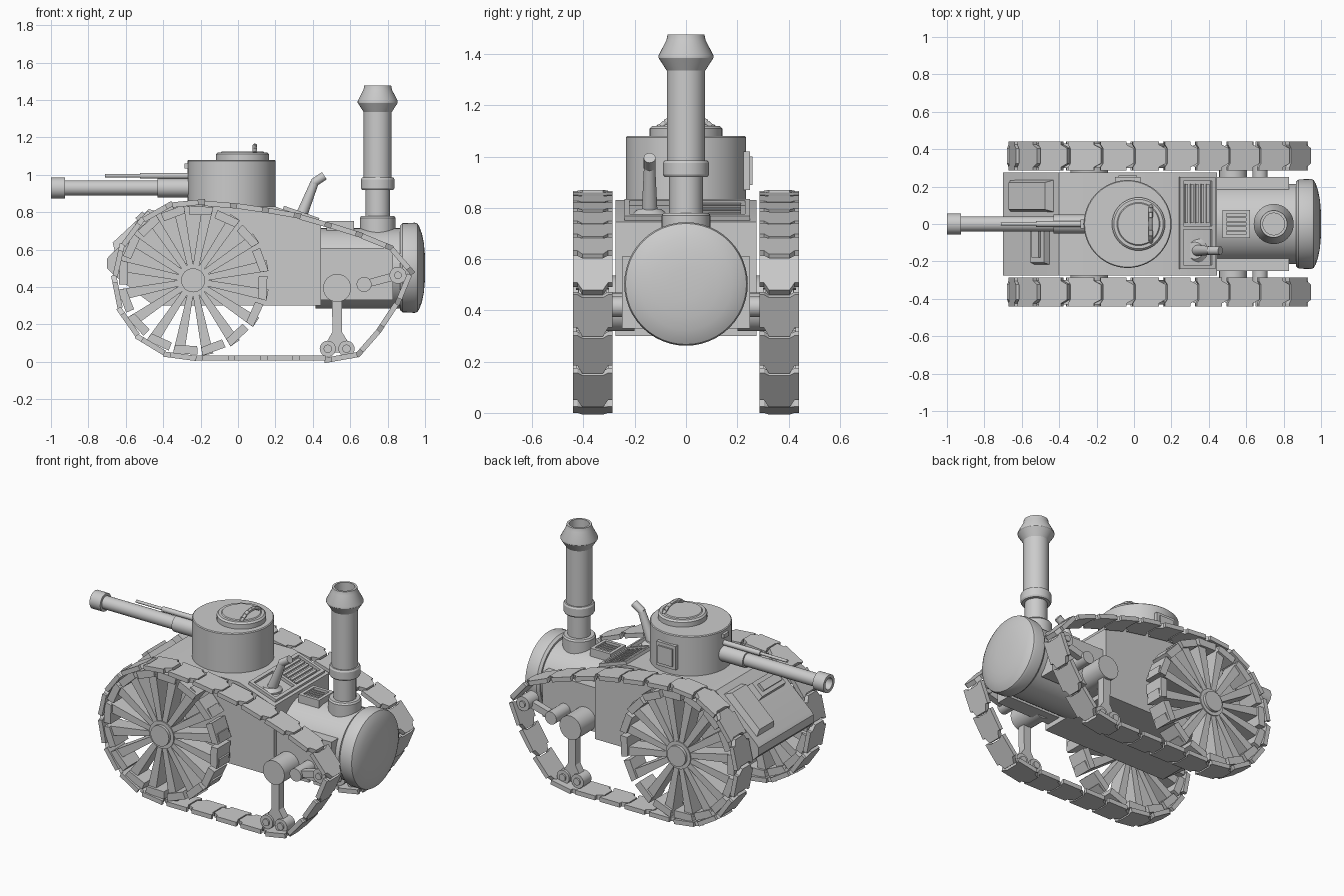
import bpy, bmesh
from math import sin, cos, pi, radians, hypot
from mathutils import Vector, Matrix

if "Cube" in bpy.data.objects:
    bpy.data.objects.remove(bpy.data.objects["Cube"])

def done(bm, name, mirror=False):
    bmesh.ops.remove_doubles(bm, verts=bm.verts, dist=1e-5)
    bmesh.ops.recalc_face_normals(bm, faces=bm.faces)
    me = bpy.data.meshes.new(name)
    bm.to_mesh(me)
    bm.free()
    ob = bpy.data.objects.new(name, me)
    bpy.context.collection.objects.link(ob)
    if mirror:
        m = ob.modifiers.new("mirror", 'MIRROR')
        m.use_axis = (False, True, False)
        m.use_mirror_merge = False
    return ob

def slab(bm, lower, upper):
    """Closed solid between two matching outlines."""
    a = [bm.verts.new(p) for p in lower]
    b = [bm.verts.new(p) for p in upper]
    bm.faces.new(a)
    bm.faces.new(b[::-1])
    for i in range(len(a)):
        j = (i + 1) % len(a)
        bm.faces.new((a[i], a[j], b[j], b[i]))

def prism(bm, pts, y0, y1):
    slab(bm, [(x, y0, z) for x, z in pts], [(x, y1, z) for x, z in pts])

def box(bm, c, size, ry=0, taper=1.0):
    M = Matrix.Translation(c) @ Matrix.Rotation(ry, 4, 'Y')
    sx, sy, sz = (s / 2 for s in size)
    q = [(-sx, -sy), (sx, -sy), (sx, sy), (-sx, sy)]
    slab(bm, [M @ Vector((x, y, -sz)) for x, y in q],
         [M @ Vector((x * taper, y * taper, sz)) for x, y in q])

def lathe(bm, profile, origin, axis=(0, 0, 1), n=40):
    """Revolve (radius, height) points about an axis."""
    q = Vector(axis).to_track_quat('Z', 'Y')
    rings = []
    for r, h in profile:
        rings.append([bm.verts.new(Vector(origin) + q @ Vector(
            (r * cos(2 * pi * k / n), r * sin(2 * pi * k / n), h))) for k in range(n)])
    for a, b in zip(rings, rings[1:]):
        for k in range(n):
            l = (k + 1) % n
            bm.faces.new((a[k], a[l], b[l], b[k]))

def rod(bm, p0, p1, r0, r1=None, n=24):
    p0, p1 = Vector(p0), Vector(p1)
    L = (p1 - p0).length
    lathe(bm, [(0, 0), (r0, 0), (r1 or r0, L), (0, L)], p0, p1 - p0, n)

new = bmesh.new

# Hull with sloped rear plate and sloped engine deck
bm = new()
prism(bm, [(-.40, .83), (-.685, .57), (-.70, .55), (-.70, .50), (-.66, .46), (-.45, .30),
           (.445, .30), (.445, .745), (.20, .83)], -.275, .275)
done(bm, "hull")

# Rear hatch panel and vision box on the rear slope
bm = new()
box(bm, (-.553, .15, .705), (.33, .18, .06), -.748, .8)
done(bm, "rear_hatch")
bm = new()
box(bm, (-.50, -.09, .755), (.11, .26, .05), -.748, .9)
box(bm, (-.52, -.09, .775), (.05, .18, .03), -.748)
done(bm, "rear_vision_box")

# Engine deck frame and grille
bm = new()
RY = .334
def deck(u, y, su, sy, h):
    box(bm, (.335 + u * cos(RY), y, .785 - u * sin(RY)), (su, sy, h), RY)
for u in (-.09, .09):
    deck(u, .005, .02, .49, .035)
for y in (-.23, -.02, .24):
    deck(0, y, .18, .02, .035)
for i in range(5):
    deck(-.06 + i * .03, .11, .015, .21, .025)
done(bm, "engine_grille")

# Whistle pipe on the deck
bm = new()
lathe(bm, [(0, -.05), (.07, -.05), (.07, .0), (.045, .02), (0, .02)], (.325, -.142, .775))
rod(bm, (.33, -.142, .76), (.41, -.142, .96), .032, .022)
rod(bm, (.402, -.142, .955), (.462, -.142, .995), .023)
done(bm, "whistle_pipe")

# Boiler, rounded end cap, side tanks
bm = new()
rod(bm, (.415, 0, .50), (.88, 0, .50), .215, n=48)
done(bm, "boiler")
bm = new()
lathe(bm, [(0, .865), (.225, .865), (.238, .88), (.241, .945), (.236, .96), (.215, .972),
           (.18, .984), (.13, .994), (.06, 1), (0, 1)], (0, 0, .503), (1, 0, 0), 48)
done(bm, "boiler_cap")
bm = new()
box(bm, (.63, .2, .47), (.40, .10, .28))
done(bm, "side_tank", True)

# Boiler top hatch: frame with slats
bm = new()
box(bm, (.547, 0, .70), (.145, .15, .07))
for s in (-1, 1):
    box(bm, (.547 + s * .063, 0, .742), (.02, .15, .02))
    box(bm, (.547, s * .065, .742), (.145, .02, .02))
for i in range(4):
    box(bm, (.547, -.036 + i * .024, .738), (.11, .01, .012))
done(bm, "boiler_hatch")

# Smokestack, hollow at the top
bm = new()
lathe(bm, [(0, .62), (.095, .62), (.095, .77), (.088, .78), (.066, .78), (.066, .92), (.084, .92),
           (.09, .93), (.09, .975), (.084, .985), (.075, .985), (.075, 1.335), (.107, 1.385),
           (.107, 1.395), (.076, 1.455), (.072, 1.477), (.058, 1.477), (.058, 1.25), (0, 1.25)],
      (.747, 0, 0))
done(bm, "smokestack")

# Turret, cupola and its handle
bm = new()
lathe(bm, [(0, .80), (.235, .80), (.235, 1.075), (.23, 1.08), (0, 1.08)], (-.034, 0, 0), n=56)
done(bm, "turret")
bm = new()
lathe(bm, [(0, 1.07), (.142, 1.07), (.142, 1.11), (.132, 1.12), (.115, 1.12), (.11, 1.125),
           (0, 1.125)], (.024, 0, 0))
done(bm, "cupola")
bm = new()
arch = [(.09, .1 * cos(pi * k / 10), 1.10 + .055 * sin(pi * k / 10)) for k in range(11)]
for a, b in zip(arch, arch[1:]):
    rod(bm, a, b, .012, n=12)
done(bm, "cupola_handle")

# Turret side door and sight
bm = new()
box(bm, (-.034, .225, .945), (.135, .05, .15))
box(bm, (-.034, .245, .945), (.10, .03, .11))
done(bm, "turret_door")
bm = new()
box(bm, (-.265, 0, 1.047), (.04, .05, .025))
done(bm, "turret_sight")

# Main gun (hollow muzzle) and thin upper gun
bm = new()
lathe(bm, [(0, .15), (.05, .15), (.05, .43), (.04, .43), (.04, .925), (.056, .925), (.056, 1),
           (.036, 1), (.036, .93), (0, .93)], (0, 0, .93), (-1, 0, 0), 32)
done(bm, "main_gun")
bm = new()
rod(bm, (-.2, 0, .995), (-.525, 0, .995), .016)
rod(bm, (-.52, 0, .995), (-.71, 0, .995), .009)
done(bm, "upper_gun")

# Spoked drive wheels with L-shaped feet
WX, WZ = -.24, .436
bm = new()
def polar(pts, a):
    return [(WX + r * cos(a) - t * sin(a), WZ + r * sin(a) + t * cos(a)) for r, t in pts]
for k in range(16):
    a = 2 * pi * (k + .5) / 16
    prism(bm, polar([(.08, -.016), (.405, -.03), (.405, .03), (.08, .016)], a), .315, .415)
    prism(bm, polar([(.405, -.03), (.385, .10), (.34, .09), (.36, -.027)], a), .30, .43)
lathe(bm, [(0, .25), (.10, .25), (.10, .30), (.086, .30), (.086, .422), (.064, .422),
           (.064, .44), (0, .44)], (WX, 0, WZ), (0, 1, 0))
done(bm, "drive_wheel", True)

# Suspension leg with two road rollers
bm = new()
rod(bm, (.53, .2, .395), (.53, .40, .395), .075)
prism(bm, [(.502, .38), (.505, .16), (.465, .09), (.48, .05), (.58, .05), (.60, .09),
           (.555, .16), (.558, .38)], .335, .385)
for x in (.48, .58):
    rod(bm, (x, .32, .07), (x, .40, .07), .043)
    rod(bm, (x, .31, .07), (x, .41, .07), .022)
done(bm, "suspension_leg", True)

# Front idler arm and pulley
bm = new()
rod(bm, (.674, .2, .414), (.674, .39, .414), .04)
prism(bm, [(.674, .393), (.855, .44), (.855, .485), (.674, .435)], .335, .375)
rod(bm, (.855, .31, .463), (.855, .41, .463), .045)
rod(bm, (.855, .30, .463), (.855, .42, .463), .02)
done(bm, "front_idler", True)

# Track: links laid along a closed clockwise path
path = [(WX + .415 * cos(radians(d)), WZ + .415 * sin(radians(d))) for d in range(270, 80, -5)]
path += [(.01, .832), (.28, .79), (.60, .697), (.785, .625), (.88, .55), (.918, .47),
         (.87, .35), (.80, .235), (.69, .085), (.60, .02)]
seg = list(zip(path, path[1:] + path[:1]))
lens = [hypot(b[0] - a[0], b[1] - a[1]) for a, b in seg]
total = sum(lens)

def at(s):
    s %= total
    for (a, b), l in zip(seg, lens):
        if s <= l:
            return Vector((a[0] + (b[0] - a[0]) * s / l, 0, a[1] + (b[1] - a[1]) * s / l))
        s -= l
    return Vector((path[0][0], 0, path[0][1]))

count = round(total / .174)
half = [(.07, .077), (.07, .06), (.108, .04)]
back = [(-.057, .04), (-.07, .06), (-.07, .077)]
outline = half + [(s, -w) for s, w in half[::-1]] + [(s, -w) for s, w in back[::-1]] + back
bm = new()
for i in range(count):
    s = .053 + i * total / count
    p, q = at(s - .07), at(s + .07)
    t = (q - p).normalized()
    c = (p + q) / 2 * .5 + at(s) * .5
    nrm = Vector((-t.z, 0, t.x))
    pts = [c + t * u + Vector((0, .364 + w, 0)) for u, w in outline]
    slab(bm, [v - nrm * .014 for v in pts], [v + nrm * .014 for v in pts])
done(bm, "track", True)

# Smooth the round parts, keep hard edges
bpy.ops.object.select_all(action='SELECT')
bpy.context.view_layer.objects.active = bpy.data.objects["hull"]
bpy.ops.object.shade_smooth_by_angle(angle=radians(30))
